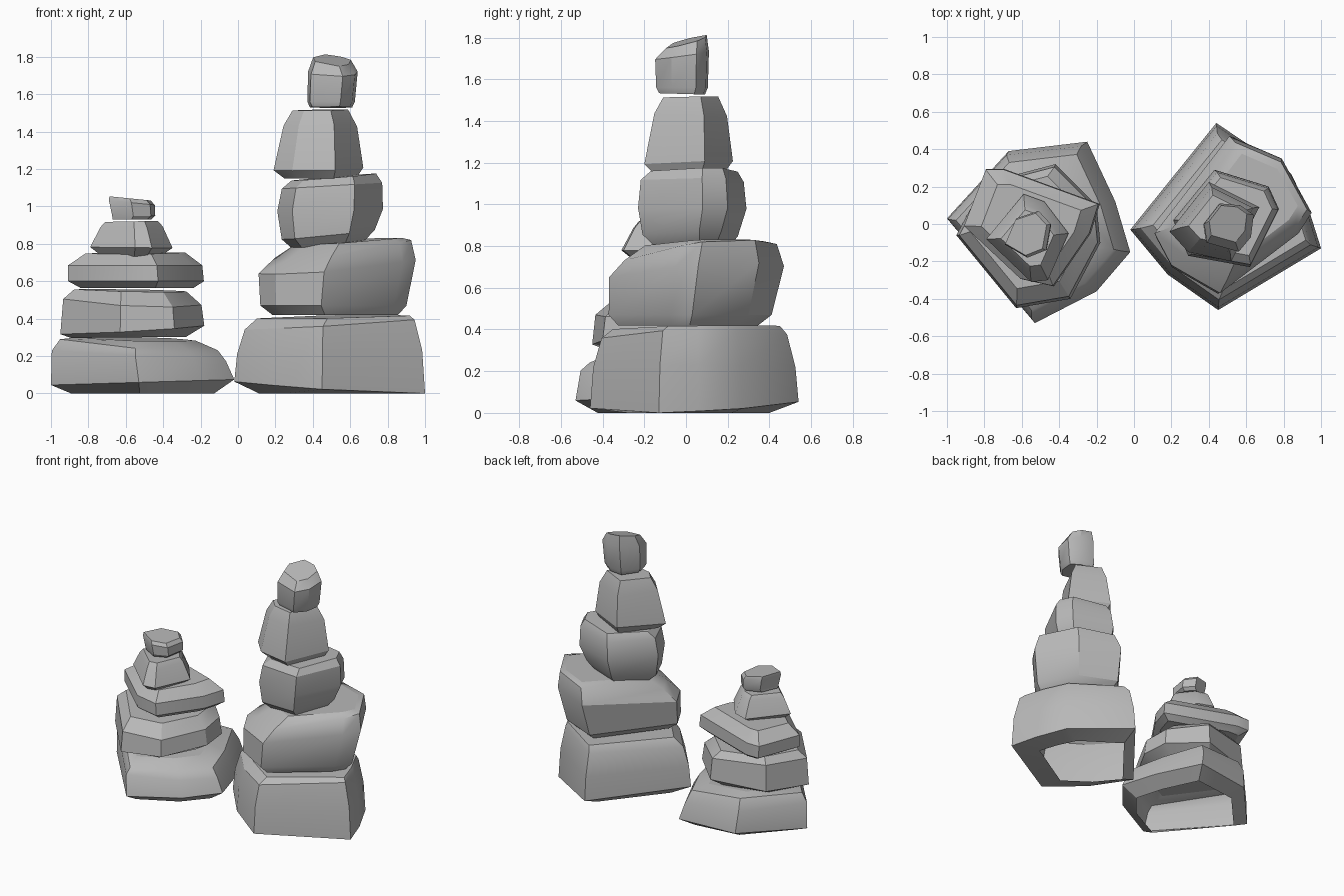
import bpy, bmesh

grey = bpy.data.materials.new("stone_grey")
grey.diffuse_color = (0.48, 0.48, 0.48, 1)


def stone(name, outline, levels, open_bottom=False):
    """Loft an outline through levels of (z, scale, shift_x, shift_y, slope_x, slope_y)."""
    cx = (min(p[0] for p in outline) + max(p[0] for p in outline)) / 2
    cy = (min(p[1] for p in outline) + max(p[1] for p in outline)) / 2
    bm = bmesh.new()
    rings = []
    for z, s, dx, dy, sx, sy in levels:
        ring = []
        for x, y in outline:
            px, py = (x - cx) * s + dx, (y - cy) * s + dy
            ring.append(bm.verts.new((cx + px, cy + py, max(0, z + sx * px + sy * py))))
        rings.append(ring)
    n = len(outline)
    for a, b in zip(rings, rings[1:]):
        for i in range(n):
            j = (i + 1) % n
            bm.faces.new((a[j], b[j], b[i], a[i]))
    bm.faces.new(rings[-1][::-1])
    if not open_bottom:
        bm.faces.new(rings[0])
    # outlines run clockwise seen from above, so the lofted faces already point outward
    me = bpy.data.meshes.new(name)
    bm.normal_update()
    bm.to_mesh(me)
    bm.free()
    me.materials.append(grey)
    ob = bpy.data.objects.new(name, me)
    bpy.context.collection.objects.link(ob)
    bpy.ops.object.select_all(action='DESELECT')
    ob.select_set(True)
    bpy.context.view_layer.objects.active = ob
    bpy.ops.object.shade_smooth_by_angle(angle=0.55)


# Tall stack, bottom to top
stone("tall_base_stone",
      [(-.02, -.03), (.44, .54), (.84, .27), (.94, .06), (1, -.13), (.45, -.46), (.18, -.27)],
      [(0, .68, -.03, .02, 0, 0), (.035, 1, 0, 0, -.06, .03), (.22, .97, 0, 0, .02, 0),
       (.37, .89, 0, 0, .06, .02), (.41, .8, .02, .01, .02, .02)], open_bottom=True)
stone("tall_second_stone",
      [(.11, -.05), (.51, .47), (.79, .35), (.95, .06), (.88, -.05), (.46, -.37), (.2, -.22)],
      [(.42, .8, -.01, -.04, 0, 0), (.47, .93, -.02, -.03, 0, 0),
       (.68, 1, 0, 0, .08, .06), (.77, .87, .03, .02, .12, .1), (.81, .68, .06, .04, .06, .03)])
stone("tall_third_stone",
      [(.21, .02), (.43, .29), (.72, .2), (.775, .08), (.62, -.23), (.29, -.17)],
      [(.8, .7, -.01, 0, .1, .04), (.85, .88, -.01, -.01, .1, .02),
       (.98, 1, 0, 0, .02, 0), (1.11, .95, .01, 0, .06, 0), (1.155, .8, .02, .01, .08, .02)])
stone("tall_fourth_stone",
      [(.19, -.04), (.4, .225), (.67, .09), (.52, -.2), (.29, -.15)],
      [(1.15, .8, .01, 0, 0, 0), (1.2, 1, 0, 0, .02, .04),
       (1.43, .82, .01, .01, 0, -.04), (1.515, .62, .01, .01, .01, .02)])
stone("tall_top_stone",
      [(.375, 0), (.46, .11), (.57, .1), (.64, .05), (.625, -.07), (.56, -.148), (.39, -.1)],
      [(1.53, .85, -.01, 0, 0, -.03), (1.56, .96, -.01, 0, 0, 0),
       (1.715, 1, 0, 0, -.03, .14), (1.775, .76, -.005, .02, -.12, .28)])

# Short stack, bottom to top
stone("short_base_stone",
      [(-1, .03), (-.67, .39), (-.25, .44), (-.1, .12), (-.02, -.15), (-.2, -.36), (-.53, -.53)],
      [(0, .78, 0, 0, 0, 0), (.06, 1, 0, 0, .03, 0),
       (.2, .95, -.02, 0, -.06, 0), (.26, .86, -.02, 0, -.06, .05), (.29, .66, -.04, 0, -.02, .03)],
      open_bottom=True)
stone("short_second_stone",
      [(-.95, -.06), (-.8, .22), (-.42, .32), (-.2, .1), (-.18, -.1), (-.34, -.4), (-.63, -.45)],
      [(.3, .8, -.02, 0, .01, 0), (.34, 1, 0, 0, .06, .02),
       (.49, .96, 0, 0, -.04, .06), (.55, .78, -.01, .02, -.02, .02)])
stone("short_third_stone",
      [(-.92, -.01), (-.8, .3), (-.7, .3), (-.18, .11), (-.23, -.05), (-.43, -.34), (-.61, -.3)],
      [(.565, .82, .01, 0, 0, 0), (.6, .98, .005, 0, 0, 0),
       (.685, .97, 0, 0, 0, .0), (.75, .72, 0, 0, .01, .02)])
stone("short_fourth_stone",
      [(-.79, -.08), (-.59, .16), (-.48, .12), (-.35, -.05), (-.46, -.3), (-.55, -.31)],
      [(.74, .75, 0, 0, 0, .04), (.78, 1, 0, 0, -.01, 0),
       (.89, .76, 0, 0, .02, .03), (.92, .64, 0, 0, .02, 0)])
stone("short_top_stone",
      [(-.63, .03), (-.51, .07), (-.445, 0), (-.47, -.14), (-.57, -.18), (-.69, -.11)],
      [(.93, .84, 0, 0, 0, 0), (.95, .94, .01, 0, 0, 0),
       (1.02, 1, 0, 0, -.1, 0), (1.042, .9, -.01, 0, -.1, 0)])
